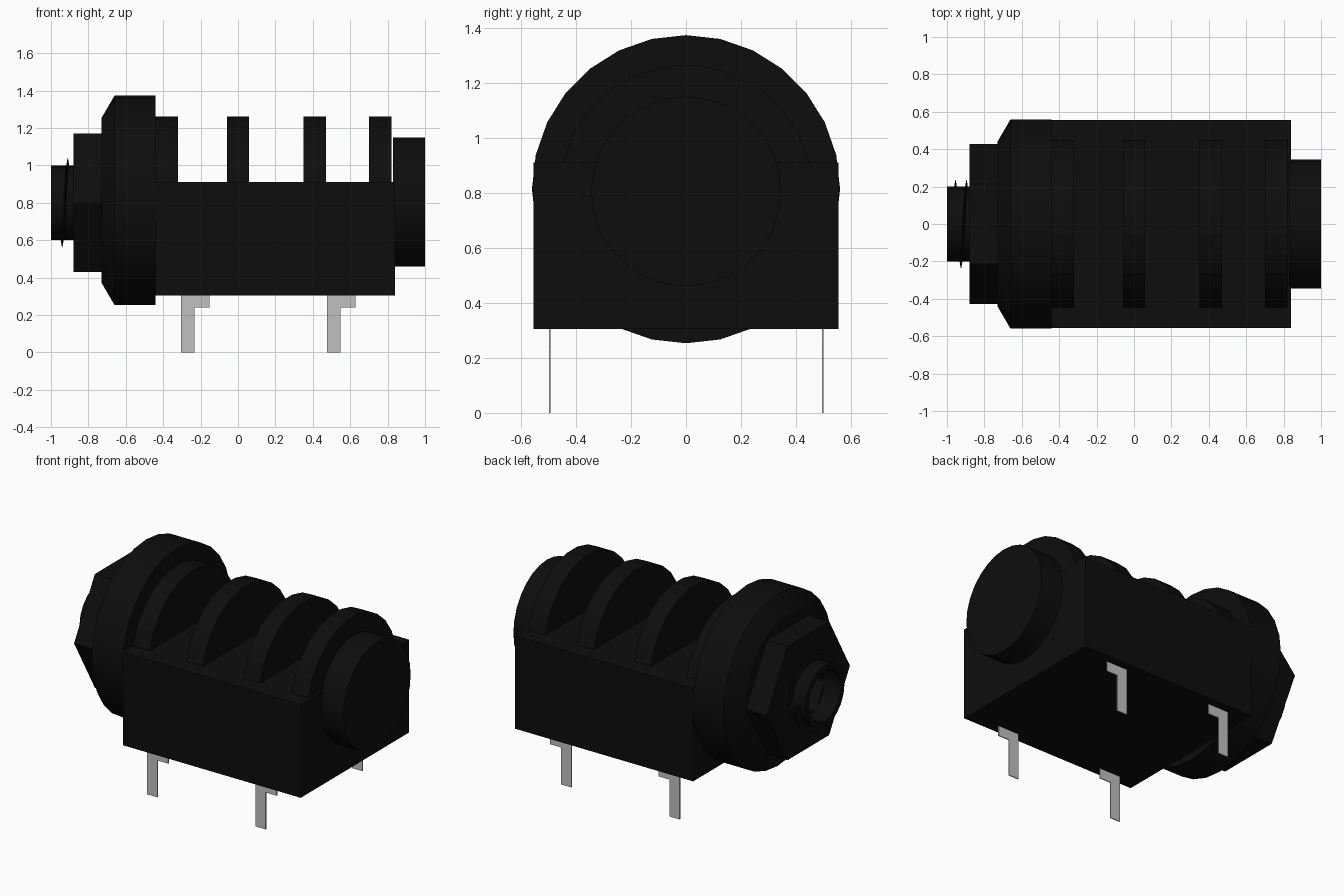
import bpy, bmesh, math
from mathutils import Vector

cube = bpy.data.objects.get("Cube")
if cube:
    bpy.data.objects.remove(cube, do_unlink=True)

AXIS_Z = 0.805  # height of the socket axis, which runs along x


def make_material(name, colour):
    mat = bpy.data.materials.new(name)
    mat.use_nodes = True
    mat.diffuse_color = colour
    mat.node_tree.nodes["Principled BSDF"].inputs["Base Color"].default_value = colour
    return mat


black = make_material("black plastic", (0.004, 0.004, 0.004, 1))
metal = make_material("pin metal", (0.53, 0.53, 0.53, 1))


def finish(name, bm, mat, smooth=False):
    bmesh.ops.remove_doubles(bm, verts=bm.verts, dist=1e-5)
    bmesh.ops.recalc_face_normals(bm, faces=bm.faces)
    mesh = bpy.data.meshes.new(name)
    bm.to_mesh(mesh)
    bm.free()
    mesh.materials.append(mat)
    obj = bpy.data.objects.new(name, mesh)
    bpy.context.collection.objects.link(obj)
    if smooth:
        bpy.ops.object.select_all(action='DESELECT')
        obj.select_set(True)
        bpy.context.view_layer.objects.active = obj
        bpy.ops.object.shade_smooth_by_angle(angle=math.radians(30))
    return obj


def lathe(name, profile, sides, closed=False, smooth=True, z=AXIS_Z):
    """Revolve (x, radius) points about the socket axis."""
    bm = bmesh.new()
    rings = []
    for i in range(sides):
        a = 2 * math.pi * i / sides
        rings.append([bm.verts.new((x, r * math.cos(a), z + r * math.sin(a)))
                      for x, r in profile])
    n = len(profile)
    for i in range(sides):
        a, b = rings[i], rings[(i + 1) % sides]
        for j in range(n if closed else n - 1):
            k = (j + 1) % n
            bm.faces.new((a[j], a[k], b[k], b[j]))
    if not closed:
        bm.faces.new([r[0] for r in rings])
        bm.faces.new([r[-1] for r in rings])
    return finish(name, bm, black, smooth)


def prism(name, outline, axis, low, high, mat):
    """Extrude a 2D outline along x (outline in y, z) or y (outline in x, z)."""
    bm = bmesh.new()

    def point(u, v, w):
        return (w, u, v) if axis == 'x' else (u, w, v)

    face = bm.faces.new([bm.verts.new(point(u, v, low)) for u, v in outline])
    out = bmesh.ops.extrude_face_region(bm, geom=[face])
    step = Vector(point(0, 0, high - low))
    bmesh.ops.translate(bm, vec=step,
                        verts=[g for g in out["geom"] if isinstance(g, bmesh.types.BMVert)])
    return finish(name, bm, mat)


# Housing box
prism("housing", [(-0.555, 0.305), (0.555, 0.305), (0.555, 0.91), (-0.555, 0.91)],
      'x', -0.44, 0.84, black)

# Arched ribs standing on the housing
arc = [(0.46 * math.cos(math.pi * i / 13), AXIS_Z + 0.46 * math.sin(math.pi * i / 13))
       for i in range(14)]
for i, (x0, x1) in enumerate([(-0.44, -0.32), (-0.06, 0.06), (0.35, 0.47), (0.70, 0.82)]):
    prism(f"rib_{i + 1}", arc, 'x', x0, x1, black)

# Round boss at the closed end
lathe("end_boss", [(0.83, 0.345), (1.0, 0.345)], 28)

# Chamfered collar, hex nut and hollow bushing
lathe("collar", [(-0.73, 0.17), (-0.73, 0.44), (-0.66, 0.56), (-0.44, 0.56), (-0.44, 0.17)],
      28, closed=True, z=0.813)
lathe("hex_nut", [(-0.88, 0.17), (-0.88, 0.427), (-0.72, 0.427), (-0.72, 0.17)],
      6, closed=True, smooth=False, z=0.80)
lathe("bushing", [(-1.0, 0.165), (-1.0, 0.2), (-0.45, 0.2), (-0.45, 0.165)],
      20, closed=True, z=0.80)

# Single thread turn around the bushing
bm = bmesh.new()
sections = []
for i in range(25):
    t = i / 24
    a = -2 * math.pi * t
    x = -0.955 + 0.06 * t
    sections.append([bm.verts.new((x + dx, r * math.cos(a), 0.80 + r * math.sin(a)))
                     for dx, r in [(-0.008, 0.19), (0, 0.24), (0.008, 0.19)]])
for a, b in zip(sections, sections[1:]):
    for j in range(3):
        k = (j + 1) % 3
        bm.faces.new((a[j], a[k], b[k], b[j]))
bm.faces.new(sections[0])
bm.faces.new(sections[-1])
finish("thread", bm, black)

# Four L-shaped solder pins
for side, y in (("front", -0.495), ("back", 0.497)):
    for place, x in (("right", -0.305), ("left", 0.475)):
        outline = [(x, 0), (x + 0.073, 0), (x + 0.073, 0.24),
                   (x + 0.152, 0.24), (x + 0.152, 0.31), (x, 0.31)]
        prism(f"pin_{side}_{place}", outline, 'y', y - 0.003, y + 0.003, metal)
